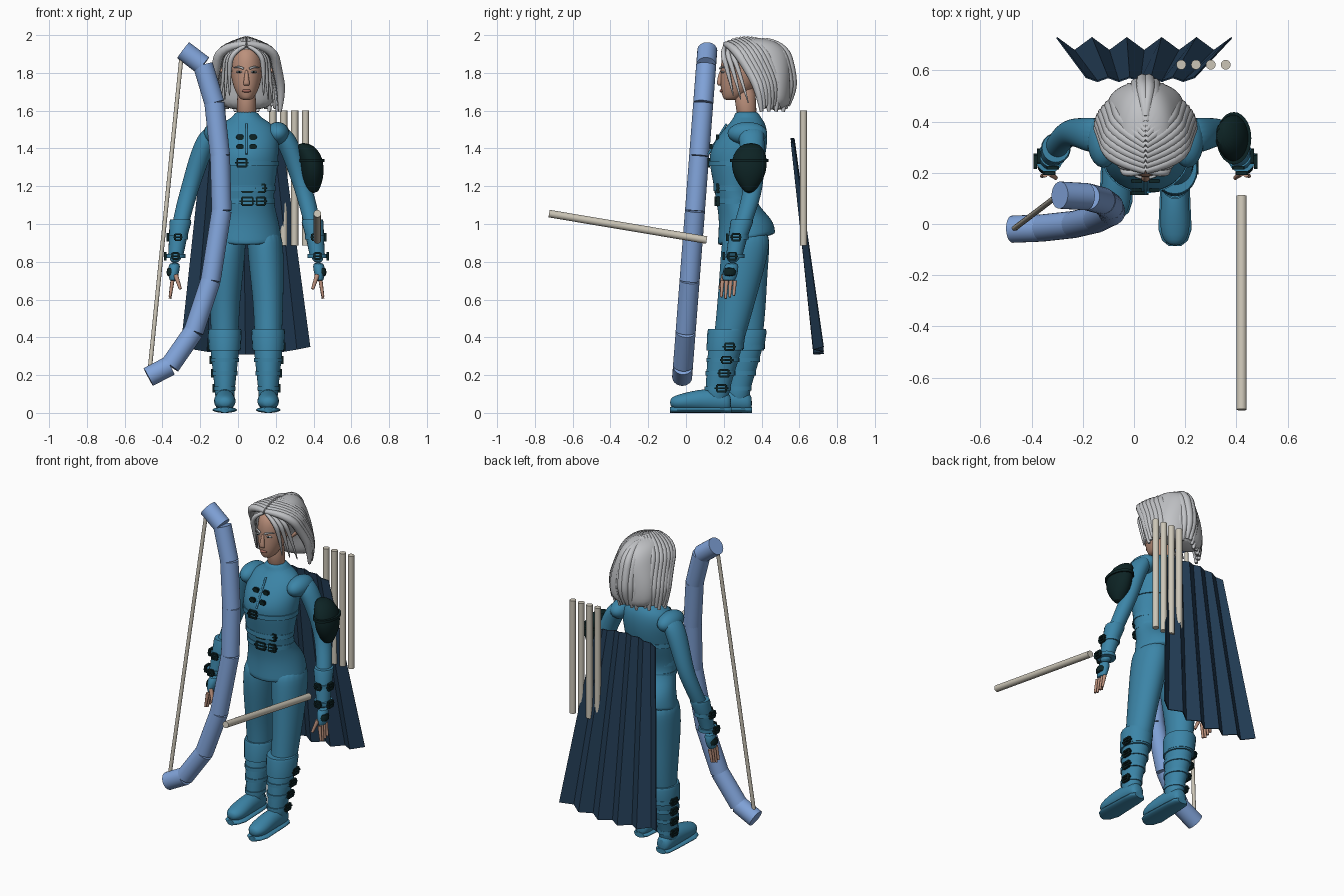
import bpy, bmesh, math
from mathutils import Vector, Matrix

cube = bpy.data.objects.get("Cube")
if cube:
    bpy.data.objects.remove(cube)

MID = 0.045  # the figure stands slightly left of centre


def material(name, r, g, b):
    mat = bpy.data.materials.new(name)
    mat.use_nodes = True
    mat.diffuse_color = (r, g, b, 1)
    shader = mat.node_tree.nodes["Principled BSDF"]
    shader.inputs["Base Color"].default_value = (r, g, b, 1)
    shader.inputs["Roughness"].default_value = 0.8
    return mat


teal = material("teal cloth", 0.045, 0.235, 0.39)
navy = material("navy cape", 0.016, 0.045, 0.09)
blue = material("bow blue", 0.22, 0.37, 0.70)
cream = material("cream wood", 0.60, 0.56, 0.47)
silver = material("silver hair", 0.54, 0.55, 0.57)
skin = material("skin", 0.50, 0.28, 0.20)
lip = material("lip", 0.36, 0.14, 0.11)
black = material("black leather", 0.004, 0.017, 0.018)


def finish(name, bm, mat, smooth=True, levels=0):
    """Turn a bmesh into a shaded object."""
    bmesh.ops.recalc_face_normals(bm, faces=bm.faces)
    mesh = bpy.data.meshes.new(name)
    bm.to_mesh(mesh)
    bm.free()
    mesh.materials.append(mat)
    obj = bpy.data.objects.new(name, mesh)
    bpy.context.collection.objects.link(obj)
    if smooth:
        bpy.ops.object.select_all(action='DESELECT')
        obj.select_set(True)
        bpy.context.view_layer.objects.active = obj
        bpy.ops.object.shade_smooth_by_angle(angle=math.radians(50))
    if levels:
        obj.modifiers.new("round", 'SUBSURF').levels = levels
        obj.modifiers["round"].render_levels = levels
    return obj


def loft(name, rings, mat, levels=1, sides=20, along_y=False, tilt=None):
    """Skin ellipses given as (x, y, z, half width, half depth)."""
    bm = bmesh.new()
    loops = []
    for x, y, z, rx, ry in rings:
        loop = []
        for i in range(sides):
            a = math.tau * i / sides
            u, v = rx * math.cos(a), ry * math.sin(a)
            spot = (x + u, y, z + v) if along_y else (x + u, y + v, z)
            loop.append(bm.verts.new(tilt(*spot) if tilt else spot))
        loops.append(loop)
    for low, high in zip(loops, loops[1:]):
        for i in range(sides):
            j = (i + 1) % sides
            bm.faces.new((low[i], low[j], high[j], high[i]))
    bm.faces.new(loops[0])
    bm.faces.new(loops[-1])
    return finish(name, bm, mat, True, levels)


def rod(name, start, end, radius, mat, tip=None, sides=20):
    start, end = Vector(start), Vector(end)
    axis = end - start
    place = Matrix.Translation((start + end) / 2) @ axis.to_track_quat('Z', 'Y').to_matrix().to_4x4()
    bm = bmesh.new()
    bmesh.ops.create_cone(bm, cap_ends=True, segments=sides, radius1=radius,
                          radius2=radius if tip is None else tip, depth=axis.length, matrix=place)
    return finish(name, bm, mat)


def blob(name, centre, size, mat):
    bm = bmesh.new()
    place = Matrix.Translation(centre) @ Matrix.Diagonal((*size, 1))
    bmesh.ops.create_uvsphere(bm, u_segments=20, v_segments=12, radius=1, matrix=place)
    return finish(name, bm, mat)


def strands(name, paths, radii, depth, mat):
    """Tapered rounded locks, all in one mesh."""
    data = bpy.data.curves.new(name, 'CURVE')
    data.dimensions = '3D'
    data.bevel_depth, data.bevel_resolution = depth, 2
    data.use_fill_caps = True
    for path in paths:
        spline = data.splines.new('NURBS')
        spline.points.add(len(path) - 1)
        for point, co, r in zip(spline.points, path, radii):
            point.co, point.radius = (*co, 1), r
        spline.order_u, spline.use_endpoint_u, spline.resolution_u = 3, True, 5
    data.materials.append(mat)
    obj = bpy.data.objects.new(name, data)
    bpy.context.collection.objects.link(obj)
    bpy.ops.object.select_all(action='DESELECT')
    obj.select_set(True)
    bpy.context.view_layer.objects.active = obj
    bpy.ops.object.convert(target='MESH')


def buckle(name, centre, width, height, sideways=False):
    """Square frame with a tongue, facing front or outwards."""
    bm = bmesh.new()
    bars = [(-width, 0, 0.005, height), (width, 0, 0.005, height), (0, -height, width, 0.005),
            (0, height, width, 0.005), (0, 0, width * 1.5, 0.004)]
    turn = Matrix.Rotation(math.pi / 2 if sideways else 0, 4, 'Z')
    for u, v, half_u, half_v in bars:
        place = (Matrix.Translation(centre) @ turn @ Matrix.Translation((u, 0, v))
                 @ Matrix.Diagonal((half_u * 2, 0.014, half_v * 2, 1)))
        bmesh.ops.create_cube(bm, size=1, matrix=place)
    finish(name, bm, black, False)


def band(name, x, y, z, rx, ry, half, mat=teal):
    loft(name, [(x, y, z - half, rx, ry), (x, y, z + half, rx, ry)], mat, levels=0, sides=28)


# Jacket, with a hem that dips at the front
jacket = [(0.32, 0.91, 0.19, 0.155), (0.32, 0.93, 0.188, 0.154), (0.32, 1.02, 0.172, 0.145),
          (0.27, 1.10, 0.148, 0.108), (0.255, 1.18, 0.148, 0.105), (0.265, 1.28, 0.165, 0.135),
          (0.27, 1.37, 0.172, 0.155), (0.30, 1.46, 0.175, 0.135), (0.325, 1.53, 0.145, 0.10),
          (0.325, 1.565, 0.07, 0.07), (0.32, 1.60, 0.062, 0.062)]
loft("jacket", [(MID, y, z, rx, ry) for y, z, rx, ry in jacket], teal, 2,
     tilt=lambda x, y, z: (x, y, z + (0.2 * (y - 0.32) if z < 1 else 0)))
for z, y, rx, ry in ((1.19, 0.255, 0.153, 0.11), (1.12, 0.265, 0.15, 0.11), (1.32, 0.266, 0.171, 0.146)):
    band("body_strap", MID, y, z, rx, ry, 0.014)
for x, z, width in ((0.02, 1.325, 0.024), (0.05, 1.19, 0.028), (0.05, 1.12, 0.028), (0.12, 1.19, 0.022), (0.12, 1.12, 0.022)):
    buckle("body_buckle", (x, 0.12 if z > 1.3 else 0.155 + x * x, z), width, 0.02)
for side in (-1, 1):
    for z in (1.41, 1.46):
        buckle("chest_clasp", (MID + side * 0.035, 0.125 + (z - 1.40) * 0.7, z), 0.013, 0.009)
rod("front_seam", (MID, 0.118, 1.37), (MID, 0.215, 1.53), 0.006, teal)

# Neck and head
loft("neck", [(MID, 0.325, 1.55, 0.055, 0.055), (MID, 0.315, 1.64, 0.05, 0.055), (MID, 0.31, 1.74, 0.05, 0.06)], skin)
head = [(0.235, 1.655, 0.022, 0.028), (0.245, 1.67, 0.042, 0.052), (0.27, 1.715, 0.066, 0.088),
        (0.285, 1.77, 0.081, 0.104), (0.30, 1.83, 0.088, 0.118), (0.31, 1.89, 0.085, 0.122), (0.32, 1.95, 0.06, 0.09)]
loft("head", [(MID, y, z, rx, ry) for y, z, rx, ry in head], skin, 2)
loft("nose", [(MID, 0.178, 1.732, 0.018, 0.01), (MID, 0.176, 1.745, 0.018, 0.014),
              (MID, 0.181, 1.785, 0.01, 0.012), (MID, 0.19, 1.82, 0.008, 0.008)], skin)
blob("lips", (MID, 0.19, 1.705), (0.024, 0.012, 0.009), lip)
for side in (-1, 1):
    x = MID + side * 0.038
    blob("eye", (x, 0.195, 1.805), (0.018, 0.01, 0.006), silver)
    blob("iris", (x, 0.187, 1.805), (0.006, 0.005, 0.005), black)
    strands("brow", [[(MID + side * 0.016, 0.181, 1.822), (x, 0.184, 1.836), (MID + side * 0.066, 0.208, 1.828)]],
            (1, 1, 0.5), 0.006, silver)
    loft("ear", [(MID + side * 0.085, 0.345, 1.755, 0.012, 0.012), (MID + side * 0.115, 0.352, 1.79, 0.014, 0.024),
                 (MID + side * 0.14, 0.37, 1.825, 0.012, 0.02), (MID + side * 0.16, 0.39, 1.85, 0.003, 0.004)], skin)

# Bobbed hair: a core with locks draped from a centre parting
core = [(0.475, 1.60, 0.13, 0.07), (0.47, 1.68, 0.155, 0.09), (0.46, 1.78, 0.145, 0.10),
        (0.41, 1.86, 0.13, 0.145), (0.37, 1.92, 0.115, 0.165), (0.36, 1.965, 0.085, 0.125), (0.355, 1.985, 0.03, 0.05)]
loft("hair_core", [(MID, y, z, rx, ry) for y, z, rx, ry in core], silver, 2)
locks, fringe = [], []
for side in (-1, 1):
    for i in range(12):
        t = i / 11
        c = math.cos(t * math.pi / 2)
        locks.append([(MID, 0.21 + 0.21 * t, 1.93 + 0.05 * math.sin(math.pi * min(1, t + 0.2) * 0.7)),
                      (MID + side * (0.125 * c + 0.012), 0.25 + 0.27 * t, 1.945),
                      (MID + side * (0.155 * c + 0.012), 0.345 + 0.215 * t, 1.80),
                      (MID + side * (0.175 * c + 0.012), 0.39 + 0.175 * t, 1.70),
                      (MID + side * (0.165 * c + 0.012), 0.40 + 0.14 * t, 1.595 + 0.015 * (i % 3))])
    for k in range(3):
        fringe.append([(MID + side * 0.01, 0.205 + 0.02 * k, 1.94),
                       (MID + side * (0.08 + 0.012 * k), 0.19 + 0.025 * k, 1.91),
                       (MID + side * (0.092 + 0.015 * k), 0.225 + 0.03 * k, 1.80),
                       (MID + side * (0.09 + 0.025 * k), 0.25 + 0.04 * k, 1.68 - 0.02 * k)])
strands("hair_locks", locks, (0.6, 1, 1, 0.9, 0.35), 0.026, silver)
strands("hair_fringe", fringe, (0.6, 1, 0.8, 0.2), 0.015, silver)

# Arms, hands, legs and boots
arm = [(0.16, 0.345, 1.52, 0.045, 0.06), (0.20, 0.345, 1.47, 0.062, 0.072), (0.25, 0.355, 1.35, 0.056, 0.06),
       (0.29, 0.36, 1.22, 0.05, 0.052), (0.32, 0.34, 1.12, 0.048, 0.05), (0.35, 0.30, 1.00, 0.045, 0.047),
       (0.37, 0.26, 0.87, 0.038, 0.04), (0.38, 0.245, 0.79, 0.03, 0.034)]
for side, word in ((1, "left_"), (-1, "right_")):
    def out(rings):
        return [(MID + side * s, *rest) for s, *rest in rings]

    loft(word + "sleeve", out(arm), teal, 2)
    blob(word + "shoulder_cap", (MID + side * 0.165, 0.325, 1.48), (0.062, 0.105, 0.06), teal)
    loft(word + "bracer", out([(0.375, 0.255, 0.83, 0.04, 0.043), (0.362, 0.275, 0.93, 0.048, 0.05),
                               (0.35, 0.295, 1.01, 0.058, 0.06), (0.35, 0.297, 1.025, 0.054, 0.056)]), teal, 0)
    for z, s, y in ((0.93, 0.362, 0.275), (0.83, 0.376, 0.255)):
        band(word + "bracer_strap", MID + side * s, y, z, 0.053, 0.055, 0.011)
        buckle(word + "bracer_buckle", (MID + side * (s + 0.055), y - 0.01, z), 0.02, 0.018, True)
        buckle(word + "bracer_clasp", (MID + side * s, y - 0.056, z), 0.016, 0.016)
    loft(word + "glove", out([(0.38, 0.245, 0.80, 0.033, 0.036), (0.385, 0.235, 0.75, 0.03, 0.042),
                              (0.39, 0.225, 0.69, 0.02, 0.038)]), teal)
    loft(word + "glove_guard", out([(0.395, 0.235, 0.78, 0.028, 0.035), (0.402, 0.23, 0.715, 0.025, 0.04)]), black)
    for k in range(4):
        y = 0.193 + 0.022 * k
        rod(word + "finger", (MID + side * 0.392, y, 0.70), (MID + side * 0.405, y - 0.006, 0.605 + 0.008 * abs(k - 1)),
            0.011, skin, 0.007, 10)
    rod(word + "thumb", (MID + side * 0.375, 0.20, 0.73), (MID + side * 0.35, 0.18, 0.655), 0.013, skin, 0.008, 10)

    # The left leg steps forward
    back = 0 if side > 0 else 1
    x = MID + side * 0.115
    loft(word + "trouser_leg", [(MID + side * 0.09, 0.32, 0.98, 0.09, 0.12), (MID + side * 0.10, 0.315, 0.88, 0.097, 0.13),
                                (MID + side * 0.107, 0.295 + 0.02 * back, 0.75, 0.092, 0.118),
                                (x, 0.265 + 0.06 * back, 0.58, 0.08, 0.10), (x, 0.235 + 0.09 * back, 0.42, 0.074, 0.085),
                                (x, 0.22 + 0.1 * back, 0.36, 0.07, 0.08)], teal, 2)
    shift = 0.11 * back
    loft(word + "boot", [(x, 0.165 + shift, 0.04, 0.05, 0.06), (x, 0.165 + shift, 0.11, 0.052, 0.062),
                         (x, 0.18 + shift, 0.20, 0.062, 0.074), (x, 0.205 + shift, 0.33, 0.077, 0.09),
                         (x, 0.215 + shift, 0.40, 0.08, 0.09)], teal)
    loft(word + "boot_cuff", [(x, 0.205 + shift, 0.33, 0.084, 0.097), (x, 0.215 + shift, 0.43, 0.09, 0.102),
                              (x, 0.215 + shift, 0.445, 0.085, 0.097)], teal, 0)
    foot = [(0.24, 0.05, 0.028, 0.04), (0.22, 0.055, 0.046, 0.05), (0.165, 0.066, 0.052, 0.062), (0.07, 0.068, 0.056, 0.058),
            (-0.02, 0.058, 0.06, 0.045), (-0.065, 0.055, 0.045, 0.035), (-0.085, 0.055, 0.02, 0.018)]
    loft(word + "foot", [(x, y + shift, z, rx, rz) for y, z, rx, rz in foot], teal, 1, along_y=True)
    loft(word + "sole", [(x, y + shift, 0.016, rx + 0.005, 0.016) for y, z, rx, rz in foot], teal, 0, along_y=True)
    for z, y, r in ((0.35, 0.21, 0.085), (0.28, 0.195, 0.075), (0.21, 0.182, 0.067), (0.13, 0.168, 0.058)):
        band(word + "boot_strap", x, y + shift, z, r, r + 0.012, 0.011)
        buckle(word + "boot_buckle", (x + side * r, y + 0.02 + shift, z), 0.024, 0.017, True)

# Single pauldron on the left upper arm
pauldron = [(0.30, 0.345, 1.43, 0.03, 0.035), (0.325, 0.34, 1.395, 0.055, 0.075), (0.345, 0.335, 1.34, 0.062, 0.098),
            (0.35, 0.335, 1.27, 0.062, 0.09), (0.35, 0.335, 1.22, 0.05, 0.065), (0.35, 0.335, 1.16, 0.03, 0.02)]
loft("left_pauldron", [(MID + s, *rest) for s, *rest in pauldron], black)
band("left_pauldron_rim", MID + 0.345, 0.335, 1.335, 0.068, 0.102, 0.008, black)

# Pleated cape, narrow at the top
bm = bmesh.new()
rows = [[], []]
for i in range(11):
    t, fold = i / 5 - 1, i % 2
    rows[0].append(bm.verts.new((0.025 + 0.21 * t, 0.575 - 0.015 * fold, 1.455 - 0.03 * t * t)))
    rows[1].append(bm.verts.new((0.04 + 0.34 * t, 0.73 - 0.05 * fold, 0.31 + 0.04 * t * t)))
for i in range(10):
    bm.faces.new((rows[0][i], rows[0][i + 1], rows[1][i + 1], rows[1][i]))
cape = finish("cape", bm, navy, False)
cape.modifiers.new("thickness", 'SOLIDIFY').thickness = 0.006

# Bow made of straight lengths, its string and the arrows
limbs = [(-0.29, 1.92), (-0.185, 1.84), (-0.125, 1.64), (-0.095, 1.36), (-0.087, 1.07),
         (-0.145, 0.70), (-0.235, 0.43), (-0.36, 0.25), (-0.475, 0.19)]


def bow_point(x, z):
    return x, 0.077 * z - 0.035, z


for top, bottom in zip(limbs, limbs[1:]):
    rod("bow_length", bow_point(*top), bow_point(*bottom), 0.053, blue, sides=28)
rod("bow_string", bow_point(-0.30, 1.88), bow_point(-0.465, 0.25), 0.011, cream)
for i in range(4):
    x = 0.184 + 0.058 * i
    rod("back_arrow", (x, 0.622, 0.885), (x, 0.622, 1.60), 0.019, cream)
rod("held_arrow", (0.42, -0.725, 1.055), (0.42, 0.11, 0.915), 0.02, cream)
